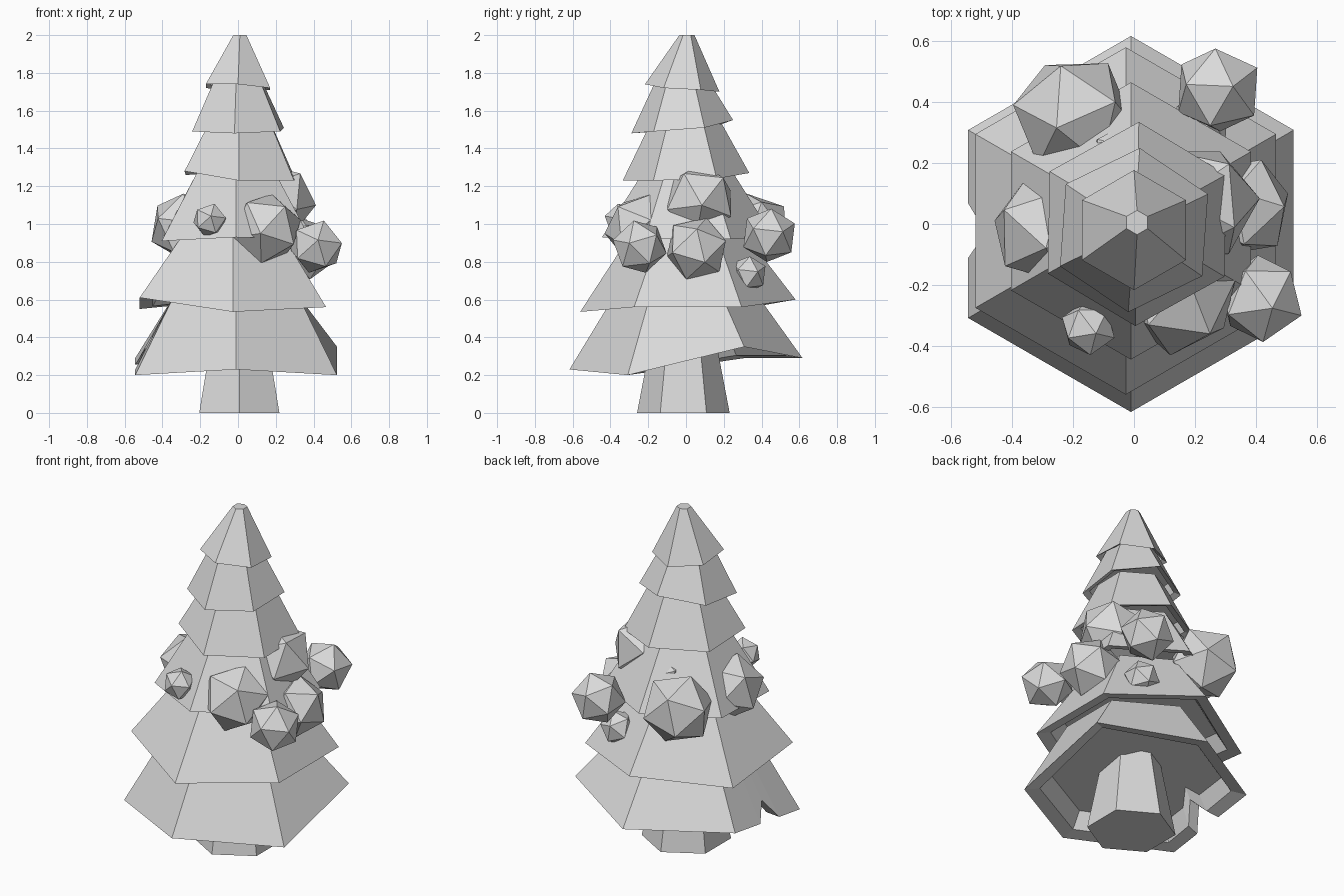
import bpy, bmesh
from math import sin, cos, radians
from mathutils import Vector, Matrix

cube = bpy.data.objects.get("Cube")
if cube:
    bpy.data.objects.remove(cube)

GREY = (0.7, 0.7, 0.7, 1)
grey = bpy.data.materials.new("plain_grey")
grey.use_nodes = True
grey.diffuse_color = GREY
grey.node_tree.nodes["Principled BSDF"].inputs["Base Color"].default_value = GREY


def finish(bm, name):
    bmesh.ops.recalc_face_normals(bm, faces=bm.faces)
    mesh = bpy.data.meshes.new(name)
    bm.to_mesh(mesh)
    bm.free()
    mesh.materials.append(grey)
    obj = bpy.data.objects.new(name, mesh)
    bpy.context.collection.objects.link(obj)


def hexagon(radius, centre, heights, turn=0):
    """Six corners, starting at the front and going towards +x."""
    angles = [radians(60 * i - 90 + turn) for i in range(6)]
    return [Vector((centre[0] + radius * cos(a), centre[1] + radius * sin(a), z))
            for a, z in zip(angles, heights)]


def loft(name, rings):
    """Skin a stack of rings and cap both ends."""
    bm = bmesh.new()
    loops = [[bm.verts.new(p) for p in ring] for ring in rings]
    n = len(loops[0])
    for low, high in zip(loops, loops[1:]):
        for i in range(n):
            j = (i + 1) % n
            bm.faces.new((low[i], low[j], high[j], high[i]))
    bm.faces.new(loops[0])
    bm.faces.new(loops[-1])
    finish(bm, name)


def inset(ring, centre, factor, lift=0):
    """Shrink a ring about a centre, and raise it."""
    return [Vector((centre[0] + (p.x - centre[0]) * factor,
                    centre[1] + (p.y - centre[1]) * factor, p.z + lift)) for p in ring]


def tier(name, lower, upper, centre):
    """Hollow skirt of branches with a thick rim."""
    rim = inset(lower, centre, 0.86, 0.015)
    ceiling = [l.lerp(u, 0.25) for l, u in zip(rim, inset(upper, centre, 0.82))]
    loft(name, [ceiling, rim, lower, upper])


# Trunk
loft("trunk", [hexagon(0.245, (0.007, -0.014), [0] * 6),
               hexagon(0.15, (0.007, -0.014), [0.5] * 6)])

# Lowest tier, with a notch broken out of its -x edge
base = (-0.01, 0)
low = hexagon(0.617, base, (0.23, 0.20, 0.35, 0.29, 0.29, 0.20))
top = hexagon(0.38, base, [0.62] * 6)
top_notch = [top[4].lerp(top[5], t) for t in (0.39, 0.55, 0.68)]
notch = [low[4].lerp(low[5], t) for t in (0.39, 0.55, 0.68)]
notch[1] = notch[1].lerp(top_notch[1], 0.28)
tier("branch_tier_1", low[:5] + notch + low[5:], top[:5] + top_notch + top[5:], base)

# Upper tiers: rim radius, centre, corner heights, turn, top radius, top height
tiers = [
    (0.57, (-0.027, 0.01), (0.535, 0.56, 0.56, 0.60, 0.55, 0.61), 0, 0.30, 0.95),
    (0.455, (-0.01, 0.01), (0.93, 0.92, 0.92, 0.93, 0.92, 0.91), 0, 0.24, 1.27),
    (0.335, (0.01, 0.0), (1.23, 1.23, 1.24, 1.27, 1.26, 1.28), -1, 0.19, 1.53),
    (0.27, (0.0, -0.02), (1.48, 1.49, 1.51, 1.55, 1.51, 1.49), -4, 0.14, 1.76),
    (0.197, (0.0, -0.02), (1.74, 1.72, 1.71, 1.70, 1.72, 1.74), 0, 0.04, 2.0),
]
for i, (r, centre, heights, turn, r_top, z_top) in enumerate(tiers, 2):
    peak = (0.01, 0.005) if z_top == 2 else centre
    tier(f"branch_tier_{i}", hexagon(r, centre, heights, turn),
         hexagon(r_top, peak, [z_top] * 6, turn), centre)

# Faceted baubles: position, radius
baubles = [
    ((0.415, -0.245, 0.88), 0.147),
    ((0.275, 0.44, 0.94), 0.15),
    ((0.15, -0.24, 0.975), 0.195),
    ((0.355, 0.055, 0.87), 0.173),
    ((0.215, 0.07, 1.125), 0.2),
    ((-0.20, 0.36, 0.97), 0.205),
    ((-0.29, -0.015, 0.985), 0.187),
    ((-0.15, -0.34, 1.02), 0.093),
    ((0.22, 0.33, 0.735), 0.1),
    ((-0.08, 0.25, 1.12), 0.055),
]
for i, (pos, r) in enumerate(baubles, 1):
    bm = bmesh.new()
    turn = Matrix.Rotation(i * 0.9, 4, 'Z') @ Matrix.Rotation(0.35, 4, 'X')
    bmesh.ops.create_icosphere(bm, subdivisions=1, radius=r,
                               matrix=Matrix.Translation(pos) @ turn)
    finish(bm, f"bauble_{i}")
